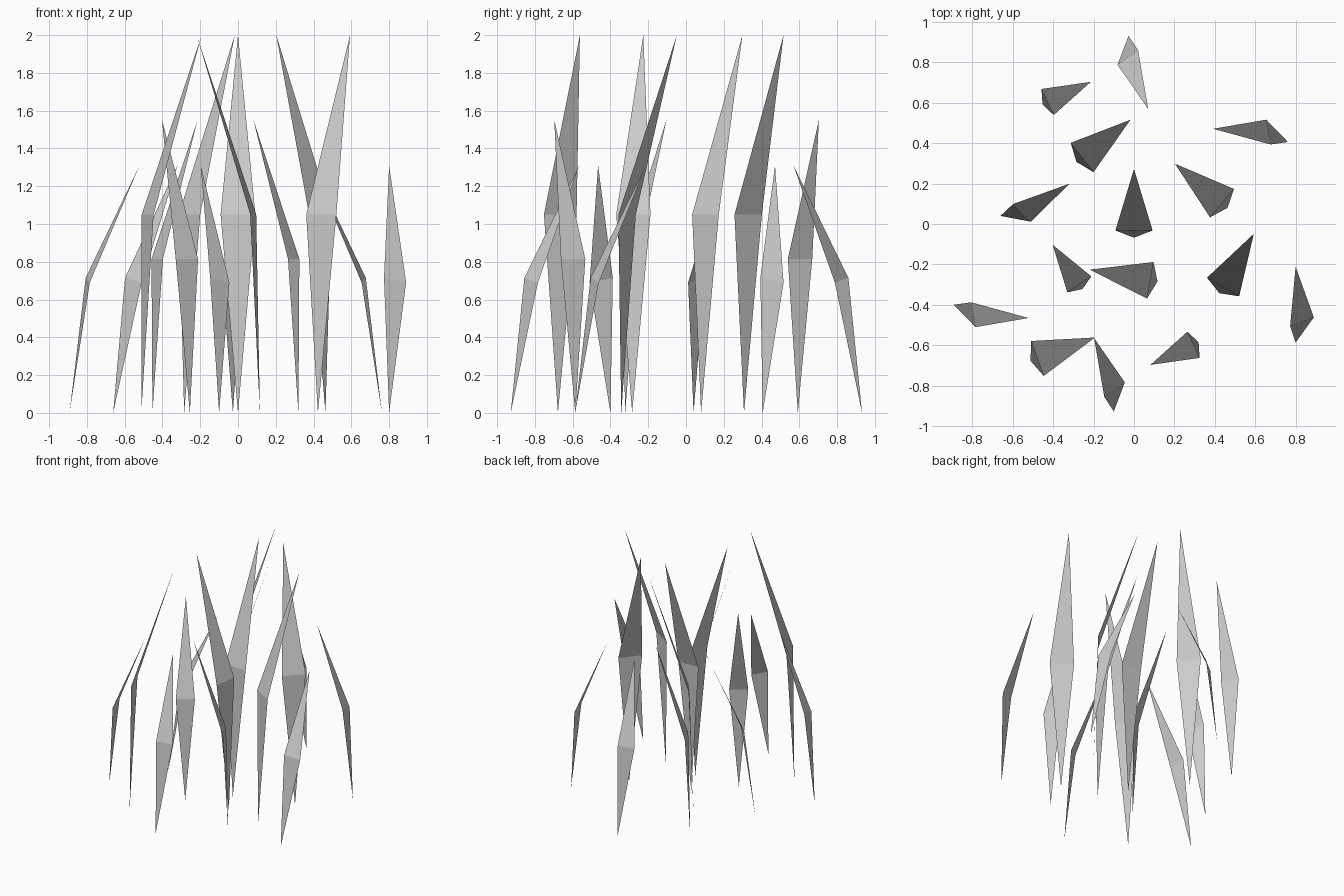
import bpy
from math import cos, sin, radians

if "Cube" in bpy.data.objects:
    bpy.data.objects.remove(bpy.data.objects["Cube"])

# Blade outlines in local space (x = lean direction, y = left, z = up):
# root, right shoulder, left shoulder, tip
STRAIGHT = [(0, 0, 0), (0.036, -0.092, 1.05), (0.036, 0.092, 1.05), (0.34, 0, 2.0)]
SKEWED = [(0, 0, 0), (0.125, -0.09, 0.69), (0.082, 0.027, 0.715), (0.376, 0, 1.31)]


def blade(name, outline, scale, x, y, angle):
    """One paper-thin blade: lower triangle and leaning upper triangle."""
    c, s = cos(radians(angle)), sin(radians(angle))
    verts = [(x + scale * (c * u - s * v), y + scale * (s * u + c * v), scale * w)
             for u, v, w in outline]
    mesh = bpy.data.meshes.new(name)
    mesh.from_pydata(verts, [], [(0, 1, 2), (2, 1, 3)])
    mesh.update()
    bpy.context.collection.objects.link(bpy.data.objects.new(name, mesh))


# Root position and lean direction (degrees) of each blade
tall = [(0, -0.068, 90), (-0.285, 0.307, 38), (0.463, 0.08, 140),
        (0.423, -0.343, 60), (0.116, -0.285, 170), (-0.512, -0.678, 20)]
medium = [(-0.453, 0.592, 25), (0.32, -0.586, 205), (-0.255, -0.322, 124)]
short = [(-0.661, 0.04, 25), (-0.892, -0.40, -10), (-0.10, -0.928, 105),
         (0.80, -0.587, 90), (0.762, 0.406, 170), (-0.027, 0.932, -75)]

for kind, outline, scale, places in (("tall_blade", STRAIGHT, 1.0, tall),
                                     ("medium_blade", STRAIGHT, 0.776, medium),
                                     ("short_blade", SKEWED, 1.0, short)):
    for i, (x, y, angle) in enumerate(places, 1):
        blade(f"{kind}_{i}", outline, scale, x, y, angle)
